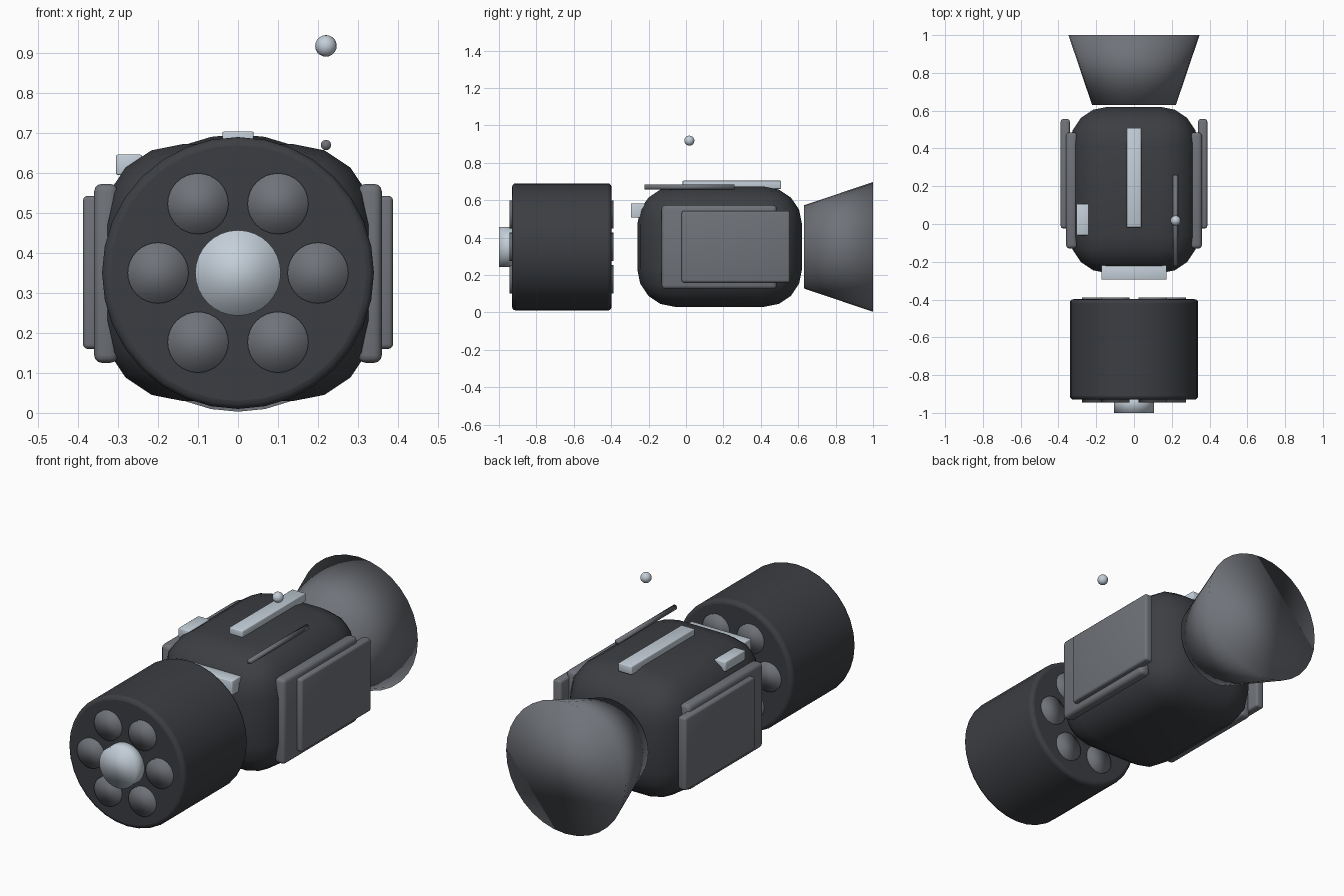
import bpy, math

if "Cube" in bpy.data.objects:
    bpy.data.objects.remove(bpy.data.objects["Cube"])

def mat(name, c):
    m = bpy.data.materials.new(name)
    m.diffuse_color = (*c, 1)
    m.use_nodes = True
    m.node_tree.nodes["Principled BSDF"].inputs["Base Color"].default_value = m.diffuse_color
    return m

DARK = mat("dark", (0.045, 0.048, 0.055))
MID = mat("mid", (0.16, 0.17, 0.19))
LIGHT = mat("light", (0.55, 0.62, 0.69))

def finish(name, m, bevel=0, segs=3, angle=None):
    o = bpy.context.object
    o.name = name
    o.data.materials.append(m)
    bpy.ops.object.transform_apply(location=False, rotation=True, scale=True)
    if bevel:
        b = o.modifiers.new("bevel", 'BEVEL')
        b.width, b.segments = bevel, segs
        b.limit_method = 'ANGLE'
        b.angle_limit = math.radians(40)
    if angle:
        bpy.ops.object.shade_smooth_by_angle(angle=math.radians(angle))
    else:
        bpy.ops.object.shade_smooth()
    return o

def box(name, m, x, y, z, bevel, segs=3, angle=None):
    bpy.ops.mesh.primitive_cube_add(size=1, location=[sum(r) / 2 for r in (x, y, z)])
    bpy.context.object.scale = [r[1] - r[0] for r in (x, y, z)]
    return finish(name, m, bevel, segs, angle)

def tube(name, m, x, z, y0, y1, r0, r1=None, sides=32, bevel=0, angle=None):
    # round part along y, radius r0 at y0 and r1 at y1
    bpy.ops.mesh.primitive_cone_add(vertices=sides, radius1=r0, radius2=r0 if r1 is None else r1,
                                    depth=y1 - y0, location=(x, (y0 + y1) / 2, z),
                                    rotation=(-math.pi / 2, 0, 0))
    return finish(name, m, bevel, 3, angle)

ZC = 0.35

# front drum with six chambers and a centre hub
tube("drum", DARK, 0, ZC, -0.93, -0.398, 0.34, bevel=0.02, angle=30)
for i in range(6):
    a = i * math.pi / 3
    tube(f"chamber_{i + 1}", MID, 0.2 * math.cos(a), ZC + 0.2 * math.sin(a), -0.945, -0.388, 0.076)
tube("hub", LIGHT, 0, ZC, -1.0, -0.90, 0.107)

# rounded main body
box("body", DARK, (-0.34, 0.34), (-0.26, 0.62), (0.03, 0.672), 0.2, 4)

# rear flared nozzle
tube("nozzle", MID, 0, ZC, 0.63, 1.0, 0.222, 0.347)

# layered side panels
for s, side in ((1, "right"), (-1, "left")):
    box(f"{side}_inner_panel", MID, sorted((s * 0.30, s * 0.36)), (-0.13, 0.485), (0.125, 0.573), 0.02)
    box(f"{side}_outer_panel", MID, sorted((s * 0.34, s * 0.388)), (-0.023, 0.555), (0.16, 0.543), 0.012)

# top rail, front bar and side block
box("top_rail", LIGHT, (-0.039, 0.039), (-0.018, 0.508), (0.66, 0.704), 0.004, 2)
box("front_bar", LIGHT, (-0.173, 0.173), (-0.295, -0.22), (0.507, 0.582), 0.004, 2)
box("side_block", LIGHT, (-0.305, -0.24), (-0.06, 0.107), (0.595, 0.646), 0.004, 2)

# antenna rod and floating tip
tube("antenna", MID, 0.22, 0.67, -0.222, 0.26, 0.013, sides=12)
bpy.ops.mesh.primitive_uv_sphere_add(segments=16, ring_count=10, radius=0.027, location=(0.22, 0.018, 0.918))
finish("antenna_tip", LIGHT)
